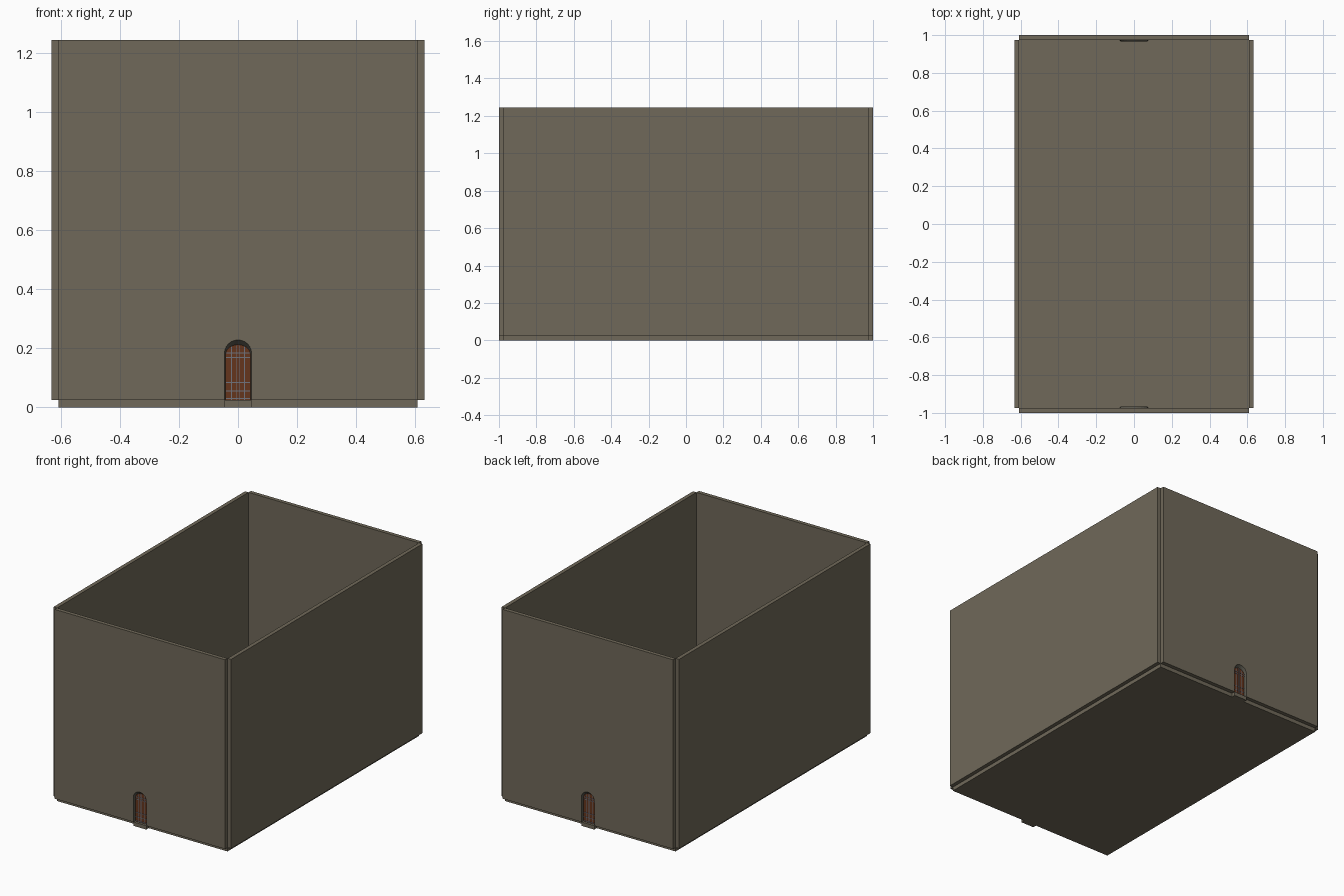
import bpy, bmesh, math
from mathutils import Matrix

if "Cube" in bpy.data.objects:
    bpy.data.objects.remove(bpy.data.objects["Cube"])

W, L, H, T = 0.608, 1.0, 1.245, 0.025   # half width, half length, height, wall thickness


def material(name, rgb):
    m = bpy.data.materials.new(name)
    m.diffuse_color = (*rgb, 1)
    m.use_nodes = True
    m.node_tree.nodes["Principled BSDF"].inputs["Base Color"].default_value = m.diffuse_color
    return m


STONE = material("stone", (0.16, 0.14, 0.10))
DARK = material("dark_stone", (0.10, 0.095, 0.075))
WOOD = material("wood", (0.13, 0.035, 0.012))
IRON = material("iron", (0.16, 0.17, 0.20))


def finish(name, bm, mat, turn=0.0):
    """Turn the part about z (0 = front, pi = back) and make an object."""
    bmesh.ops.recalc_face_normals(bm, faces=bm.faces)
    bm.transform(Matrix.Rotation(turn, 4, 'Z'))
    me = bpy.data.meshes.new(name)
    bm.to_mesh(me)
    bm.free()
    me.materials.append(mat)
    ob = bpy.data.objects.new(name, me)
    bpy.context.collection.objects.link(ob)


def add_box(bm, x0, x1, y0, y1, z0, z1):
    m = Matrix.Translation(((x0 + x1) / 2, (y0 + y1) / 2, (z0 + z1) / 2))
    bmesh.ops.create_cube(bm, size=1, matrix=m @ Matrix.Diagonal((x1 - x0, y1 - y0, z1 - z0, 1)))


def box(name, mat, *b, turn=0.0):
    bm = bmesh.new()
    add_box(bm, *b)
    finish(name, bm, mat, turn)


def arch(w, spring, rise, base, n=12):
    """Open arch outline from left foot to right foot."""
    pts = [(-w * math.cos(math.pi * i / n), spring + rise * math.sin(math.pi * i / n)) for i in range(n + 1)]
    return [(-w, base)] + pts + [(w, base)]


def slab(name, mat, pts, y0, y1, turn):
    bm = bmesh.new()
    f = bm.faces.new([bm.verts.new((x, y0, z)) for x, z in pts])
    r = bmesh.ops.extrude_face_region(bm, geom=[f])
    bmesh.ops.translate(bm, verts=[v for v in r["geom"] if isinstance(v, bmesh.types.BMVert)], vec=(0, y1 - y0, 0))
    finish(name, bm, mat, turn)


def loft(name, mat, rings, turn, closed=False):
    """Skin a list of (outline, y) arches."""
    bm = bmesh.new()
    rows = [[bm.verts.new((x, y, z)) for x, z in pts] for pts, y in rings]
    pairs = list(zip(rows, rows[1:])) + ([(rows[-1], rows[0])] if closed else [])
    for a, b in pairs:
        for i in range(len(a) - 1):
            bm.faces.new((a[i], a[i + 1], b[i + 1], b[i]))
    if closed:
        for k in (0, -1):
            bm.faces.new([r[k] for r in rows])
    finish(name, bm, mat, turn)


# floor and long side walls
box("floor", STONE, -W, W, -L + T, L - T, 0, T)
for s, side in ((-1, "left"), (1, "right")):
    box(side + "_wall", STONE, *sorted((s * W, s * (W + T))), -L + T, L - T, T, H)

outer = arch(0.046, 0.184, 0.045, T)
inner = arch(0.042, 0.180, 0.033, T)

for turn, end in ((0, "front"), (math.pi, "back")):
    # end wall with arched doorway
    slab(end + "_wall", STONE, [(-W, T)] + outer + [(W, T), (W, H), (-W, H)], -L, -L + T, turn)
    # splayed arch lining and threshold
    loft(end + "_door_lining", DARK, [(outer, -L), (inner, -L + 0.018)], turn)
    box(end + "_threshold", STONE, -0.046, 0.046, -L, -L + T, 0, T, turn=turn)
    # bevelled trim around the door on the inside face
    loft(end + "_inner_trim", DARK,
         [(arch(0.078, 0.184, 0.075, T), -L + T), (arch(0.068, 0.184, 0.065, T), -0.965),
          (inner, -0.965), (inner, -L + T)], turn, closed=True)
    # wooden door leaf
    slab(end + "_door", WOOD, inner, -0.984, -0.970, turn)
    # iron strips, on both faces of the leaf
    bm = bmesh.new()
    for y0, y1 in ((-0.986, -0.983), (-0.971, -0.968)):
        for x in (-0.022, -0.004, 0.004, 0.022):
            top = 0.180 + 0.033 * math.sqrt(1 - (x / 0.042) ** 2)
            add_box(bm, x - 0.001, x + 0.001, y0, y1, T, top - 0.001)
        for z in (0.031, 0.056, 0.084, 0.170, 0.184):
            add_box(bm, -0.0415, 0.0415, y0, y1, z - 0.0018, z + 0.0018)
    finish(end + "_door_strips", bm, IRON, turn)
